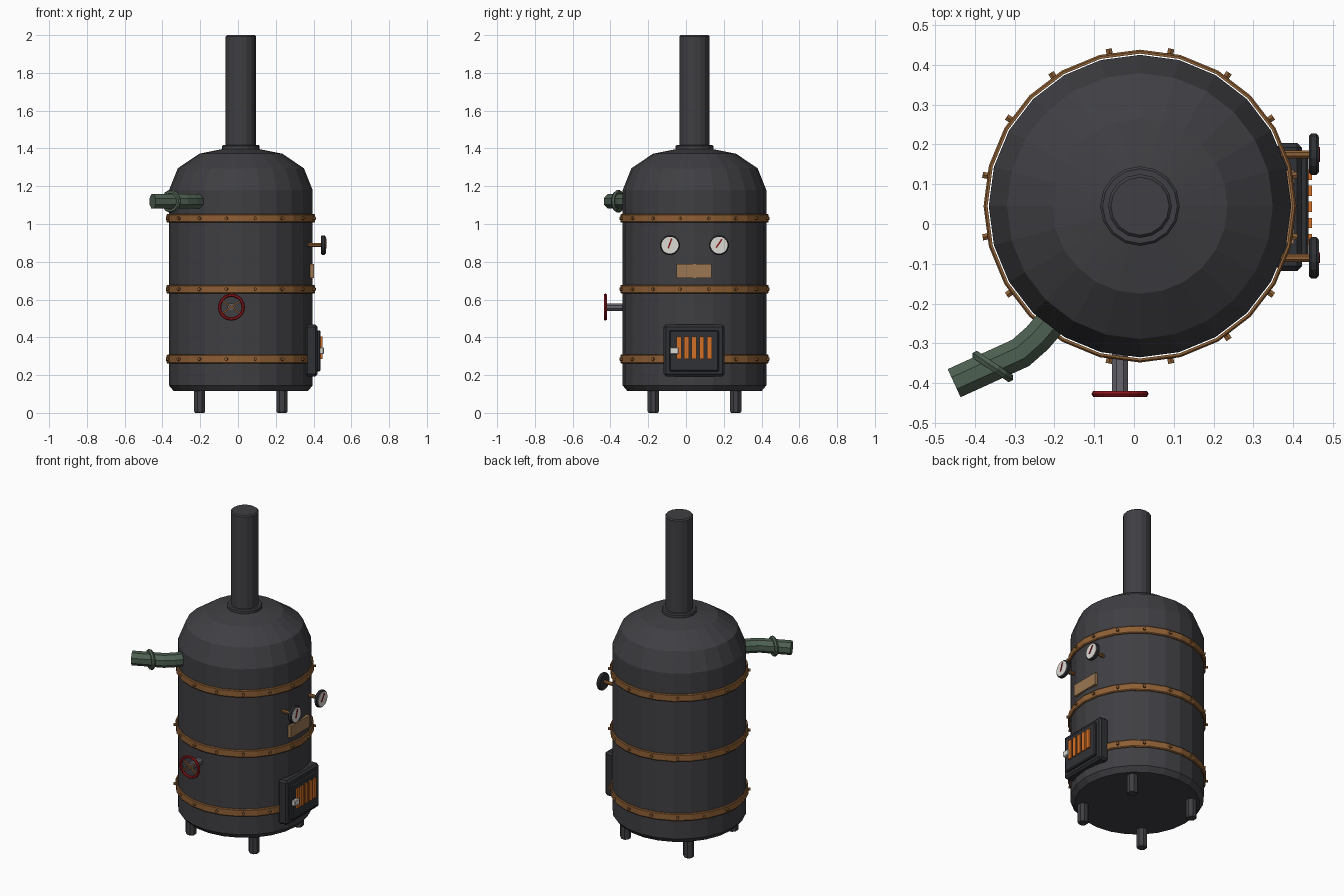
import bpy, bmesh, math
from mathutils import Vector, Matrix

if "Cube" in bpy.data.objects:
    bpy.data.objects.remove(bpy.data.objects["Cube"])

CX, CY = 0.015, 0.045   # axis of the boiler


def material(name, r, g, b):
    m = bpy.data.materials.new(name)
    m.diffuse_color = (r, g, b, 1)
    m.use_nodes = True
    m.node_tree.nodes["Principled BSDF"].inputs["Base Color"].default_value = m.diffuse_color
    return m


IRON = material("dark_iron", 0.050, 0.049, 0.056)
BLACK = material("black_iron", 0.030, 0.031, 0.036)
COPPER = material("copper_band", 0.27, 0.115, 0.035)
BRASS = material("plate_brass", 0.33, 0.185, 0.085)
GLOW = material("ember_orange", 0.65, 0.16, 0.02)
RED = material("valve_red", 0.25, 0.008, 0.012)
GREEN = material("pipe_green", 0.075, 0.115, 0.082)
WHITE = material("dial_white", 0.72, 0.70, 0.65)
STEEL = material("steel", 0.13, 0.13, 0.15)


def finish(name, bm, mat, matrix=Matrix()):
    bmesh.ops.remove_doubles(bm, verts=bm.verts, dist=1e-5)
    bmesh.ops.recalc_face_normals(bm, faces=bm.faces)
    me = bpy.data.meshes.new(name)
    bm.to_mesh(me)
    bm.free()
    me.materials.append(mat)
    ob = bpy.data.objects.new(name, me)
    ob.matrix_world = matrix
    bpy.context.collection.objects.link(ob)
    return ob


def skin(bm, rings, closed=False):
    n = len(rings[0])
    pairs = list(zip(rings, rings[1:])) + ([(rings[-1], rings[0])] if closed else [])
    for a, b in pairs:
        for i in range(n):
            j = (i + 1) % n
            bm.faces.new((a[i], a[j], b[j], b[i]))
    if not closed:
        bm.faces.new(rings[0])
        bm.faces.new(rings[-1])


def lathe(name, profile, n, mat, loc=(CX, CY, 0), axis=(0, 0, 1), closed=False, phase=0.0):
    """Spin (radius, height) points around an axis."""
    bm = bmesh.new()
    rings = []
    for r, z in profile:
        angles = [phase + 2 * math.pi * i / n for i in range(n)]
        rings.append([bm.verts.new((r * math.cos(a), r * math.sin(a), z)) for a in angles])
    skin(bm, rings, closed)
    a = Vector(axis)
    rot = Matrix() if a.z == 1 else a.to_track_quat('Z', 'Y').to_matrix().to_4x4()
    return finish(name, bm, mat, Matrix.Translation(loc) @ rot)


def rod(name, r, length, n, mat, loc, axis, bevel=0.0):
    prof = [(r, 0), (r, length)]
    if bevel:
        prof = [(r - bevel, 0), (r, bevel), (r, length - bevel), (r - bevel, length)]
    return lathe(name, prof, n, mat, loc, axis, phase=math.pi / n)


def torus(name, R, r, n, m, mat, loc, axis):
    ang = [2 * math.pi * k / m for k in range(m)]
    return lathe(name, [(R + r * math.cos(a), r * math.sin(a)) for a in ang], n, mat, loc, axis, True)


def box(name, lo, hi, mat, bevel=0.0, rot=Matrix()):
    lo, hi = Vector(lo), Vector(hi)
    bm = bmesh.new()
    bmesh.ops.create_cube(bm, size=1, matrix=Matrix.Diagonal((*(hi - lo), 1)))
    if bevel:
        bmesh.ops.bevel(bm, geom=bm.edges[:], offset=bevel, segments=1, affect='EDGES')
    return finish(name, bm, mat, Matrix.Translation((lo + hi) / 2) @ rot)


# Boiler shell with domed top
lathe("boiler_shell", [(0.355, 0.115), (0.38, 0.145), (0.38, 1.18), (0.334, 1.295),
                       (0.22, 1.372), (0.08, 1.40)], 24, IRON)

# Chimney and its collar
lathe("chimney", [(0.08, 1.38), (0.08, 1.993), (0.073, 2.0)], 16, IRON)
lathe("chimney_collar", [(0.094, 1.38), (0.1, 1.39), (0.1, 1.412), (0.094, 1.418)], 16, IRON)

# Legs
for i, (sx, sy) in enumerate([(-1, -1), (1, -1), (1, 1), (-1, 1)]):
    lathe(f"leg_{i + 1}", [(0.026, 0), (0.032, 0.008), (0.032, 0.13)], 8, IRON,
          (CX + sx * 0.218, CY + sy * 0.218, 0), phase=math.pi / 8)

# Copper bands with rivets
for b, z in enumerate((0.285, 0.655, 1.03)):
    lathe(f"band_{b + 1}", [(0.383, z - 0.023), (0.389, z - 0.023), (0.393, z - 0.018),
                            (0.393, z + 0.018), (0.389, z + 0.023), (0.383, z + 0.023)],
          24, COPPER, closed=True)
    for k in range(16):
        a = math.radians(11.25 + 22.5 * k)
        d = Vector((math.cos(a), math.sin(a), 0))
        rod(f"rivet_{b + 1}_{k + 1}", 0.009, 0.022, 6, COPPER,
            Vector((CX, CY, z)) + d * 0.381, d)

# Bent steam pipe and its ring
path = [Vector(p) for p in ((-0.16, -0.19, 1.12), (-0.243, -0.287, 1.12),
                            (-0.285, -0.324, 1.12), (-0.452, -0.40, 1.12))]
bm = bmesh.new()
rings = []
for i, p in enumerate(path):
    d0 = (p - path[i - 1]).normalized() if i else (path[1] - p).normalized()
    d1 = (path[i + 1] - p).normalized() if i < len(path) - 1 else d0
    t = (d0 + d1).normalized()
    side = t.cross(Vector((0, 0, 1))) / max(t.dot(d1), 0.5)
    rings.append([bm.verts.new(p + 0.042 * (side * math.cos(a) + Vector((0, 0, math.sin(a)))))
                  for a in [math.pi / 8 + math.pi / 4 * k for k in range(8)]])
skin(bm, rings)
finish("steam_pipe", bm, GREEN)
torus("steam_pipe_ring", 0.049, 0.012, 14, 6, GREEN, (-0.355, -0.358, 1.12), (-0.56, -0.83, 0))

# Valve wheel on the front
VX, VZ = -0.035, 0.56
rod("valve_stem", 0.022, 0.11, 8, STEEL, (VX, -0.31, VZ), (0, -1, 0))
torus("valve_wheel", 0.063, 0.009, 20, 6, RED, (VX, -0.427, VZ), (0, -1, 0))
for i, deg in enumerate((35, -35)):
    box(f"valve_spoke_{i + 1}", (VX - 0.06, -0.43, VZ - 0.004), (VX + 0.06, -0.422, VZ + 0.004),
        COPPER, rot=Matrix.Rotation(math.radians(deg), 4, 'Y'))

# Pressure gauges
for i, (gy, tilt) in enumerate(((-0.085, 20), (0.175, 35))):
    GZ = 0.888
    rod(f"gauge_stem_{i + 1}", 0.011, 0.08, 8, COPPER, (0.37, gy, GZ), (1, 0, 0))
    rod(f"gauge_case_{i + 1}", 0.053, 0.023, 16, BLACK, (0.44, gy, GZ), (1, 0, 0), 0.005)
    rod(f"gauge_dial_{i + 1}", 0.045, 0.004, 16, WHITE, (0.461, gy, GZ), (1, 0, 0))
    box(f"gauge_needle_{i + 1}", (0.464, gy - 0.004, GZ - 0.018), (0.468, gy + 0.004, GZ + 0.036),
        RED, rot=Matrix.Rotation(math.radians(-tilt), 4, 'X'))

# Blank brass plate
box("brass_plate", (0.372, -0.05, 0.713), (0.402, 0.136, 0.787), BRASS)

# Firebox frame, door, glowing slots and latch
box("firebox_frame", (0.357, -0.118, 0.193), (0.422, 0.204, 0.468), BLACK, 0.012)
box("firebox_door", (0.40, -0.088, 0.22), (0.438, 0.174, 0.437), BLACK, 0.006)
for i in range(5):
    y = 0.043 + (i - 2) * 0.0405
    box(f"ember_slot_{i + 1}", (0.43, y - 0.013, 0.284), (0.447, y + 0.013, 0.405), GLOW)
box("door_latch", (0.43, -0.086, 0.311), (0.455, -0.039, 0.347), WHITE, 0.004)
